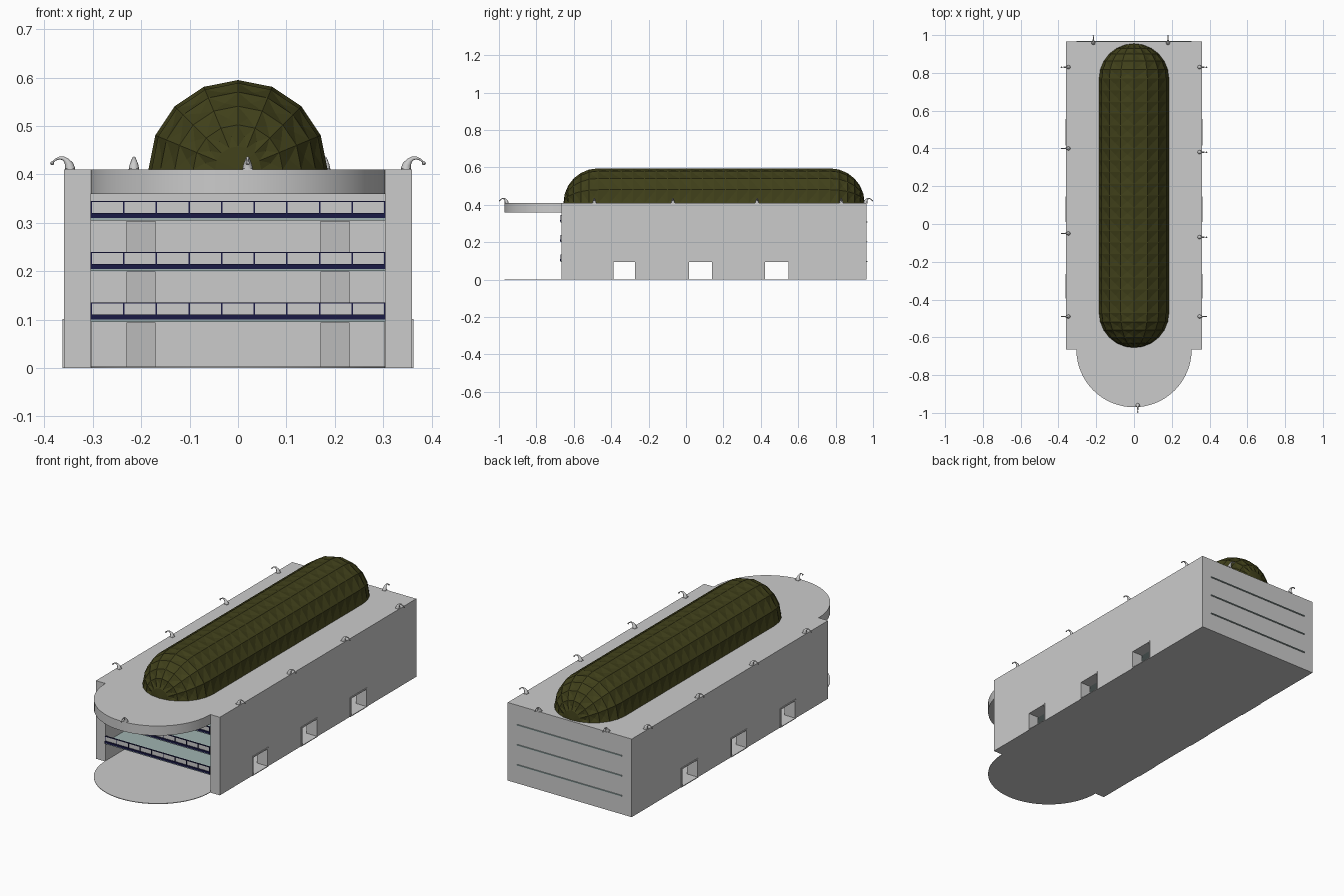
import bpy, bmesh
from math import sin, cos, pi, radians
from mathutils import Vector

if "Cube" in bpy.data.objects:
    bpy.data.objects.remove(bpy.data.objects["Cube"])


def material(name, rgb):
    m = bpy.data.materials.new(name)
    m.diffuse_color = (*rgb, 1)
    m.use_nodes = True
    m.node_tree.nodes["Principled BSDF"].inputs["Base Color"].default_value = m.diffuse_color
    return m


OLIVE = material("dark_olive", (0.05, 0.05, 0.01))
NAVY = material("navy", (0.01, 0.01, 0.06))
TEAL = material("teal_glass", (0.35, 0.45, 0.44))


def finish(bm, name, mat=None, smooth=False):
    bmesh.ops.recalc_face_normals(bm, faces=bm.faces)
    me = bpy.data.meshes.new(name)
    bm.to_mesh(me)
    bm.free()
    ob = bpy.data.objects.new(name, me)
    bpy.context.collection.objects.link(ob)
    if mat:
        me.materials.append(mat)
    if smooth:
        bpy.context.view_layer.objects.active = ob
        ob.select_set(True)
        bpy.ops.object.shade_smooth_by_angle(angle=radians(30))
        ob.select_set(False)
    return ob


def add_box(bm, x0, x1, y0, y1, z0, z1):
    vs = bmesh.ops.create_cube(bm, size=1)["verts"]
    for v in vs:
        v.co = ((x0 + x1) / 2 + v.co.x * (x1 - x0),
                (y0 + y1) / 2 + v.co.y * (y1 - y0),
                (z0 + z1) / 2 + v.co.z * (z1 - z0))


def boxes(name, dims, mat=None):
    bm = bmesh.new()
    for d in dims:
        add_box(bm, *d)
    return finish(bm, name, mat)


def prism(name, pts, depth, mat=None, smooth=False):
    bm = bmesh.new()
    f = bm.faces.new([bm.verts.new(p) for p in pts])
    ext = bmesh.ops.extrude_face_region(bm, geom=[f])["geom"]
    for v in ext:
        if isinstance(v, bmesh.types.BMVert):
            v.co += Vector(depth)
    return finish(bm, name, mat, smooth)


FRONT, BACK = -0.665, 0.965
HALF, INNER, TOP = 0.36, 0.305, 0.41
DOORS = [(-0.395, -0.265), (0.01, 0.145), (0.415, 0.555)]
LEVELS = [0.10, 0.205, 0.31]

# side walls with door notches
profile = [(FRONT, 0)]
for a, b in DOORS:
    profile += [(a, 0), (a, 0.1), (b, 0.1), (b, 0)]
profile += [(BACK, 0), (BACK, TOP), (FRONT, TOP)]
for side, x in (("left", -HALF), ("right", INNER)):
    prism(side + "_wall", [(x, y, z) for y, z in profile], (HALF - INNER, 0, 0))

# back wall
boxes("back_wall", [(-INNER, INNER, 0.91, BACK, 0, TOP)])

# roof with rounded canopy, ground floor with the same outline
outline = [(INNER, 0.91), (-INNER, 0.91)]
outline += [(-INNER * cos(pi * i / 32), FRONT - INNER * sin(pi * i / 32)) for i in range(33)]
prism("roof_canopy", [(x, y, 0.36) for x, y in outline], (0, 0, 0.05), smooth=True)
prism("ground_floor", [(x, y, 0) for x, y in outline], (0, 0, 0.003), smooth=True)

# door frames and sills
frames = []
for s in (-1, 1):
    x0, x1 = sorted((s * 0.302, s * 0.363))
    for a, b in DOORS:
        frames += [(x0, x1, a, a + 0.007, 0, 0.1), (x0, x1, b - 0.007, b, 0, 0.1),
                   (x0, x1, a, b, 0.094, 0.101), (x0, x1, a, b, 0, 0.004)]
boxes("door_frames", frames)

# upper floor slabs, showing as thin strips front and back
boxes("upper_floors", [(-INNER, INNER, -0.671, 0.97, z - 0.005, z) for z in LEVELS], TEAL)

# front balcony railings: panels and navy bars
boxes("balcony_panels", [(-INNER, INNER, -0.667, -0.664, z, z + 0.034) for z in LEVELS])
bars = []
for z in LEVELS:
    bars += [(-INNER, INNER, -0.673, -0.662, z, z + 0.010),
             (-INNER, INNER, -0.670, -0.662, z + 0.033, z + 0.035)]
    for i in range(10):
        x = -0.3035 + i * 0.607 / 9
        bars.append((x - 0.0015, x + 0.0015, -0.670, -0.662, z, z + 0.035))
boxes("balcony_rails", bars, NAVY)

# sloping ramps between the floors
z_low = 0.003
for n, z in enumerate(LEVELS):
    for side, x in (("left", -0.23), ("right", 0.17)):
        pts = [(x, -0.24, z_low), (x, -0.01, z - 0.006), (x, -0.01, z - 0.016), (x, -0.21, z_low)]
        prism(f"{side}_ramp_{n + 1}", pts, (0.06, 0, 0))
    z_low = z

# faceted skylight: half capsule of pyramid panes
R, Y0, Y1, N = 0.185, -0.47, 0.77, 20
CAP = 6
stations = [(Y0 - R * cos(pi / 2 * i / CAP), R * sin(pi / 2 * i / CAP)) for i in range(CAP)]
stations += [(Y0 + (Y1 - Y0) * i / N, R) for i in range(N + 1)]
stations += [(Y1 + R * sin(pi / 2 * i / CAP), R * cos(pi / 2 * i / CAP)) for i in range(1, CAP + 1)]
bm = bmesh.new()
rings = [[bm.verts.new((r * cos(pi * k / 8), y, TOP + r * sin(pi * k / 8))) for k in range(9)]
         for y, r in stations]
for p, q in zip(rings, rings[1:]):
    for k in range(8):
        bm.faces.new((p[k], p[k + 1], q[k + 1], q[k]))
bmesh.ops.remove_doubles(bm, verts=bm.verts, dist=1e-4)
bmesh.ops.recalc_face_normals(bm, faces=bm.faces)
quads = [f for f in bm.faces if len(f.verts) == 4]
bmesh.ops.poke(bm, faces=quads, offset=-0.005)
finish(bm, "skylight_dome", OLIVE)

# hooked roof lamps (local +x points outwards from the roof edge)
curve = bpy.data.curves.new("roof_lamp", "CURVE")
curve.dimensions = "3D"
curve.bevel_depth = 1
curve.bevel_resolution = 2
curve.use_fill_caps = True
path = [(-0.013, 0, 0.011), (-0.011, 0.010, 0.009), (-0.006, 0.018, 0.006), (0.001, 0.023, 0.004),
        (0.009, 0.024, 0.003), (0.018, 0.020, 0.002), (0.024, 0.014, 0.0015)]
sp = curve.splines.new("POLY")
sp.points.add(len(path) - 1)
for p, (x, z, r) in zip(sp.points, path):
    p.co = (x, 0, z, 1)
    p.radius = r

bm = bmesh.new()
bmesh.ops.create_uvsphere(bm, u_segments=8, v_segments=6, radius=0.004)
bmesh.ops.translate(bm, verts=bm.verts, vec=(0.024, 0, 0.013))
add_box(bm, -0.023, -0.003, -0.010, 0.010, 0, 0.002)
first = finish(bm, "lamp_head_and_foot")
head = first.data
bpy.data.objects.remove(first)

lamps = [(-HALF, y, pi) for y in (0.83, 0.40, -0.05, -0.49)]
lamps += [(HALF, y, 0) for y in (0.83, 0.38, -0.07, -0.49)]
lamps += [(-0.215, 0.972, pi / 2), (0.18, 0.972, pi / 2), (0.02, -0.972, -pi / 2)]
for i, (x, y, rot) in enumerate(lamps):
    for name, data in (("lamp_hook", curve), ("lamp_head_and_foot", head)):
        ob = bpy.data.objects.new(f"{name}_{i + 1}", data)
        ob.location = (x, y, TOP)
        ob.rotation_euler.z = rot
        bpy.context.collection.objects.link(ob)
